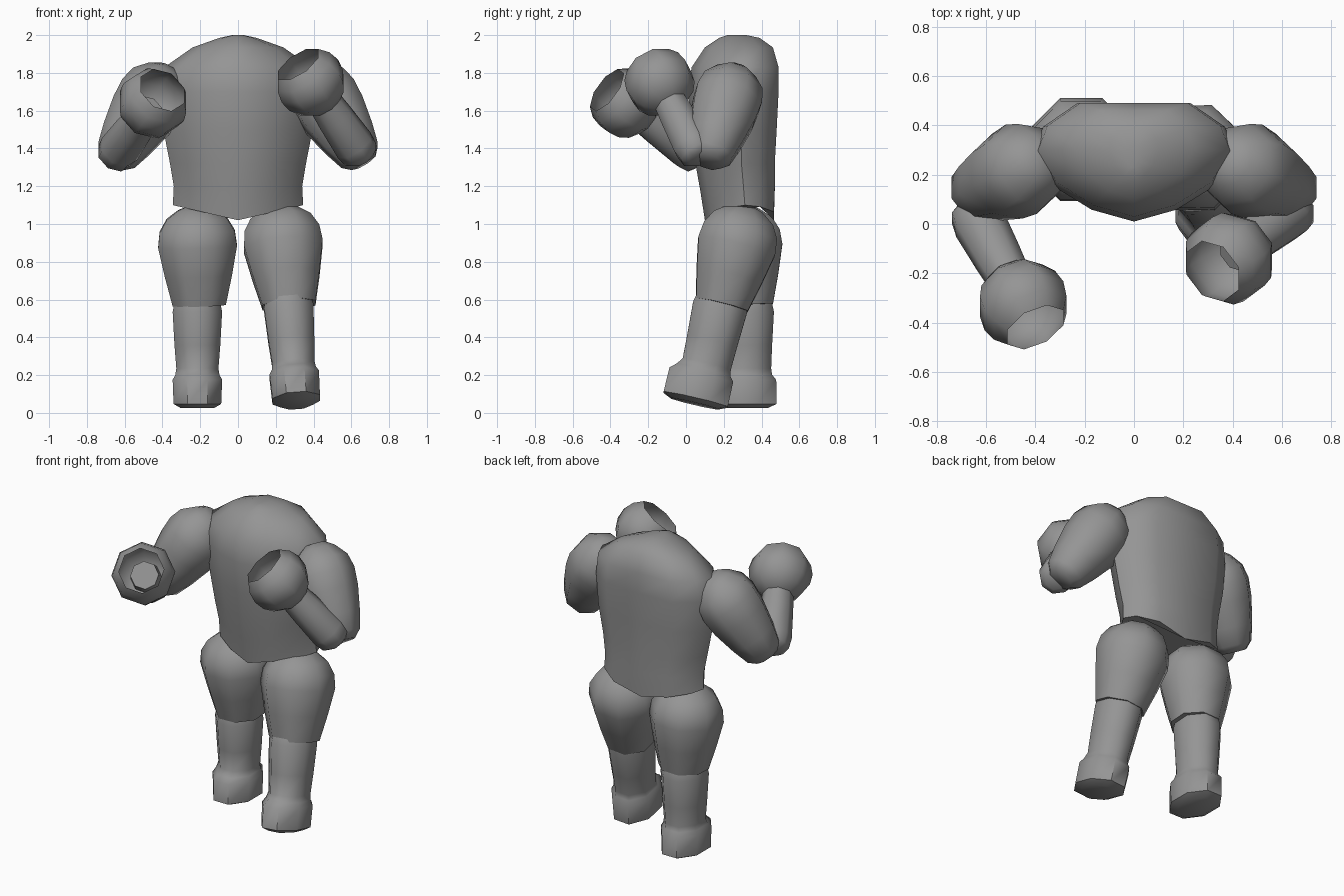
import bpy
import bmesh
from math import sin, cos, pi, radians
from mathutils import Vector

cube = bpy.data.objects.get("Cube")
if cube:
    bpy.data.objects.remove(cube, do_unlink=True)

grey = bpy.data.materials.new("plain_grey")
grey.use_nodes = True
grey.diffuse_color = (0.3, 0.3, 0.3, 1)
grey.node_tree.nodes["Principled BSDF"].inputs["Base Color"].default_value = (0.3, 0.3, 0.3, 1)


def loft(name, rings, cap_end=True):
    """Skin a list of point rings and shade the result smooth."""
    bm = bmesh.new()
    loops = [[bm.verts.new(p) for p in ring] for ring in rings]
    n = len(loops[0])
    for low, high in zip(loops, loops[1:]):
        for i in range(n):
            j = (i + 1) % n
            bm.faces.new((low[i], low[j], high[j], high[i]))
    bm.faces.new(loops[0][::-1])
    if cap_end:
        bm.faces.new(loops[-1])
    bmesh.ops.recalc_face_normals(bm, faces=bm.faces)
    mesh = bpy.data.meshes.new(name)
    bm.to_mesh(mesh)
    bm.free()
    mesh.materials.append(grey)
    obj = bpy.data.objects.new(name, mesh)
    bpy.context.collection.objects.link(obj)
    bpy.ops.object.select_all(action="DESELECT")
    obj.select_set(True)
    bpy.context.view_layer.objects.active = obj
    bpy.ops.object.shade_smooth_by_angle(angle=radians(50))
    return obj


def limb(name, start, end, profile, cap_end=True, sides=8):
    """Sweep (position, half width, half depth, forward shift) along an axis."""
    a, b = Vector(start), Vector(end)
    w = (b - a).normalized()
    u = Vector((1, 0, 0))
    u = (u - w * u.dot(w)).normalized()
    v = w.cross(u)
    rings = []
    for t, rx, ry, shift in profile:
        centre = a.lerp(b, t) + v * shift
        angles = [2 * pi * (i + 0.5) / sides for i in range(sides)]
        rings.append([centre + 1.05 * (u * rx * cos(k) + v * ry * sin(k)) for k in angles])
    return loft(name, rings, cap_end)


def round_profile(pairs):
    return [(t, r, r, 0) for t, r in pairs]


# Torso: wedge-fronted plan, scaled by height
half_plan = [(0, 0), (0.42, 0.1), (0.8, 0.3), (1, 0.58), (0.9, 0.8), (0.56, 1)]
plan = half_plan + [(0, 1)] + [(-x, y) for x, y in half_plan[:0:-1]]
torso_levels = [  # height, half width, front, back, centre droop
    (1.10, 0.345, 0.10, 0.465, 0.08), (1.20, 0.34, 0.075, 0.47, 0.02),
    (1.32, 0.36, 0.05, 0.47, 0), (1.50, 0.395, 0.03, 0.48, 0),
    (1.70, 0.41, 0.01, 0.49, 0), (1.83, 0.39, 0.03, 0.49, 0),
    (1.935, 0.24, 0.10, 0.46, 0), (1.985, 0.10, 0.175, 0.39, 0),
    (2.0, 0.03, 0.22, 0.32, 0)]
loft("torso", [[Vector((x * w, f + (b - f) * y, z - drop * (1 - abs(x)))) for x, y in plan]
               for z, w, f, b, drop in torso_levels])

# Legs: the left one steps forward
thigh_profile = round_profile([(0, 0.06), (0.03, 0.10), (0.12, 0.165), (0.25, 0.205),
                               (0.4, 0.215), (0.7, 0.183), (1, 0.145)])
shin_profile = [(0, 0.125, 0.14, 0), (0.08, 0.135, 0.15, 0), (0.4, 0.125, 0.14, 0),
                (0.62, 0.115, 0.135, 0), (0.68, 0.12, 0.15, 0.01),
                (0.73, 0.135, 0.178, 0.015), (0.96, 0.13, 0.18, 0.015), (1, 0.09, 0.13, 0.015)]
legs = {
    "left": ((0.22, 0.32, 1.09), (0.27, 0.19, 0.57), (0.265, 0.19, 0.6), (0.31, 0.06, 0.045)),
    "right": ((-0.22, 0.29, 1.09), (-0.205, 0.32, 0.57), (-0.215, 0.32, 0.58), (-0.215, 0.32, 0.025))}
for side, (hip, knee, shin_top, sole) in legs.items():
    limb(side + "_thigh", hip, knee, thigh_profile)
    limb(side + "_shin_and_foot", shin_top, sole, shin_profile)

# Arms: upper arm, bent forearm and hollow rounded hand
upper_profile = round_profile([(0, 0.06), (0.06, 0.11), (0.18, 0.165), (0.32, 0.183),
                               (0.5, 0.175), (0.75, 0.145), (0.93, 0.115), (1, 0.075)])
fore_profile = round_profile([(0, 0.06), (0.06, 0.095), (0.2, 0.105), (0.6, 0.095), (1, 0.08)])
hand_radius = 0.18
hand_profile = round_profile([((1 - cos(k)) / 2, hand_radius * sin(k))
                              for k in [radians(8 + 127 * i / 6) for i in range(7)]])
hands = {"left": (1, Vector((0.385, -0.14, 1.75))), "right": (-1, Vector((-0.45, -0.325, 1.64)))}
for side, (s, hand) in hands.items():
    limb(side + "_upper_arm", (s * 0.36, 0.27, 1.82), (s * 0.665, 0.12, 1.33), upper_profile)
    elbow = Vector((s * 0.665, 0.075, 1.345))
    along = (hand - elbow).normalized()
    limb(side + "_forearm", elbow, hand - along * 0.06, fore_profile)
    reach = along * hand_radius
    limb(side + "_hand", hand - reach, hand + reach, hand_profile, cap_end=False)
